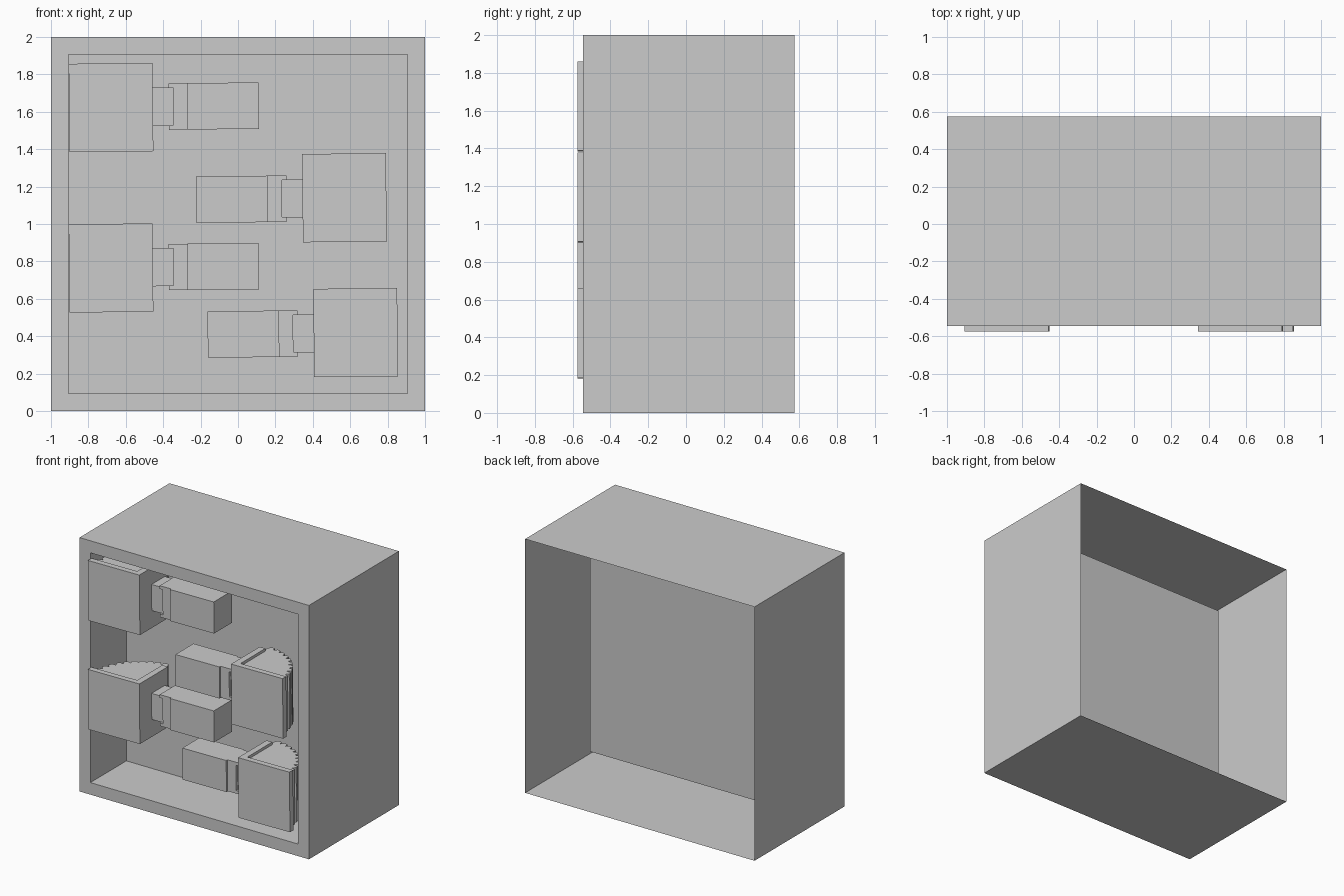
import bpy, bmesh, math
from mathutils import Vector

if "Cube" in bpy.data.objects:
    bpy.data.objects.remove(bpy.data.objects["Cube"])


def make_mesh(name, bm):
    bmesh.ops.recalc_face_normals(bm, faces=bm.faces)
    mesh = bpy.data.meshes.new(name)
    bm.to_mesh(mesh)
    bm.free()
    return mesh


def boxes(name, specs):
    """Mesh of boxes given as (x0, x1, y0, y1, z0, z1)."""
    bm = bmesh.new()
    for x0, x1, y0, y1, z0, z1 in specs:
        verts = bmesh.ops.create_cube(bm, size=1)["verts"]
        for v in verts:
            v.co = Vector(((x0 + x1) / 2 + v.co.x * (x1 - x0),
                           (y0 + y1) / 2 + v.co.y * (y1 - y0),
                           (z0 + z1) / 2 + v.co.z * (z1 - z0)))
    return make_mesh(name, bm)


def prism(name, points, z0, z1):
    """Extrude an (x, y) outline along z."""
    bm = bmesh.new()
    face = bm.faces.new([bm.verts.new((x, y, z0)) for x, y in points])
    new = bmesh.ops.extrude_face_region(bm, geom=[face])["geom"]
    bmesh.ops.translate(bm, vec=(0, 0, z1 - z0),
                        verts=[g for g in new if isinstance(g, bmesh.types.BMVert)])
    return make_mesh(name, bm)


# Cabinet: thin shell open at the back, with a deep tray pushed into the front
FRONT, BACK, TRAY = -0.545, 0.575, -0.097
RIM = 0.095


def ring(bm, inset, y):
    a = 1 - inset
    return [bm.verts.new((x, y, z)) for x, z in
            ((-a, inset), (a, inset), (a, 2 - inset), (-a, 2 - inset))]


bm = bmesh.new()
rings = [ring(bm, 0, BACK), ring(bm, 0, FRONT), ring(bm, RIM, FRONT), ring(bm, RIM, TRAY)]
for r0, r1 in zip(rings, rings[1:]):
    for i in range(4):
        j = (i + 1) % 4
        bm.faces.new((r0[i], r0[j], r1[j], r1[i]))
bm.faces.new(rings[-1])
cabinet = bpy.data.objects.new("cabinet", make_mesh("cabinet", bm))
bpy.context.collection.objects.link(cabinet)

# Pleated quarter fan between the two plates
fan_pts = [(-0.02, -0.55)]
FOLDS = 10
for i in range(FOLDS):
    for k, r in ((0.0, 0.38), (0.25, 0.41), (0.75, 0.41), (0.99, 0.38)):
        a = math.radians(4 + 84 * (i + k) / FOLDS)
        fan_pts.append((-0.02 - r * math.cos(a), -0.55 + r * math.sin(a)))

# One unit, measured from the face where the neck meets the head
parts = {
    "front_plate": boxes("front_plate", [(-0.448, 0, -0.575, -0.53, -0.236, 0.236)]),
    "side_plate": boxes("side_plate", [(-0.05, 0, -0.53, -0.22, -0.236, 0.236)]),
    "pleated_fan": prism("pleated_fan", fan_pts, -0.215, 0.215),
    "neck": boxes("neck", [(-0.01, 0.115, -0.425, -0.26, -0.1, 0.105)]),
    "collar": boxes("collar", [(0.11, 0.185, -0.445, -0.245, -0.122, 0.125),
                               (0.085, 0.11, -0.445, -0.245, 0.1, 0.125),
                               (0.085, 0.11, -0.445, -0.245, -0.122, -0.098)]),
    "handle": boxes("handle", [(0.185, 0.567, -0.46, -0.235, -0.122, 0.126)]),
}

# Left pair point right, right pair are turned half round
units = [("upper_left", -0.455, 1.625, 0), ("lower_left", -0.455, 0.767, 0),
         ("upper_right", 0.345, 1.138, 180), ("lower_right", 0.405, 0.417, 180)]
for place, x, z, turn in units:
    for part, mesh in parts.items():
        ob = bpy.data.objects.new(f"{place}_{part}", mesh)
        ob.location = (x, 0, z)
        ob.rotation_euler = (0, math.radians(turn - 0.6), 0)
        bpy.context.collection.objects.link(ob)
